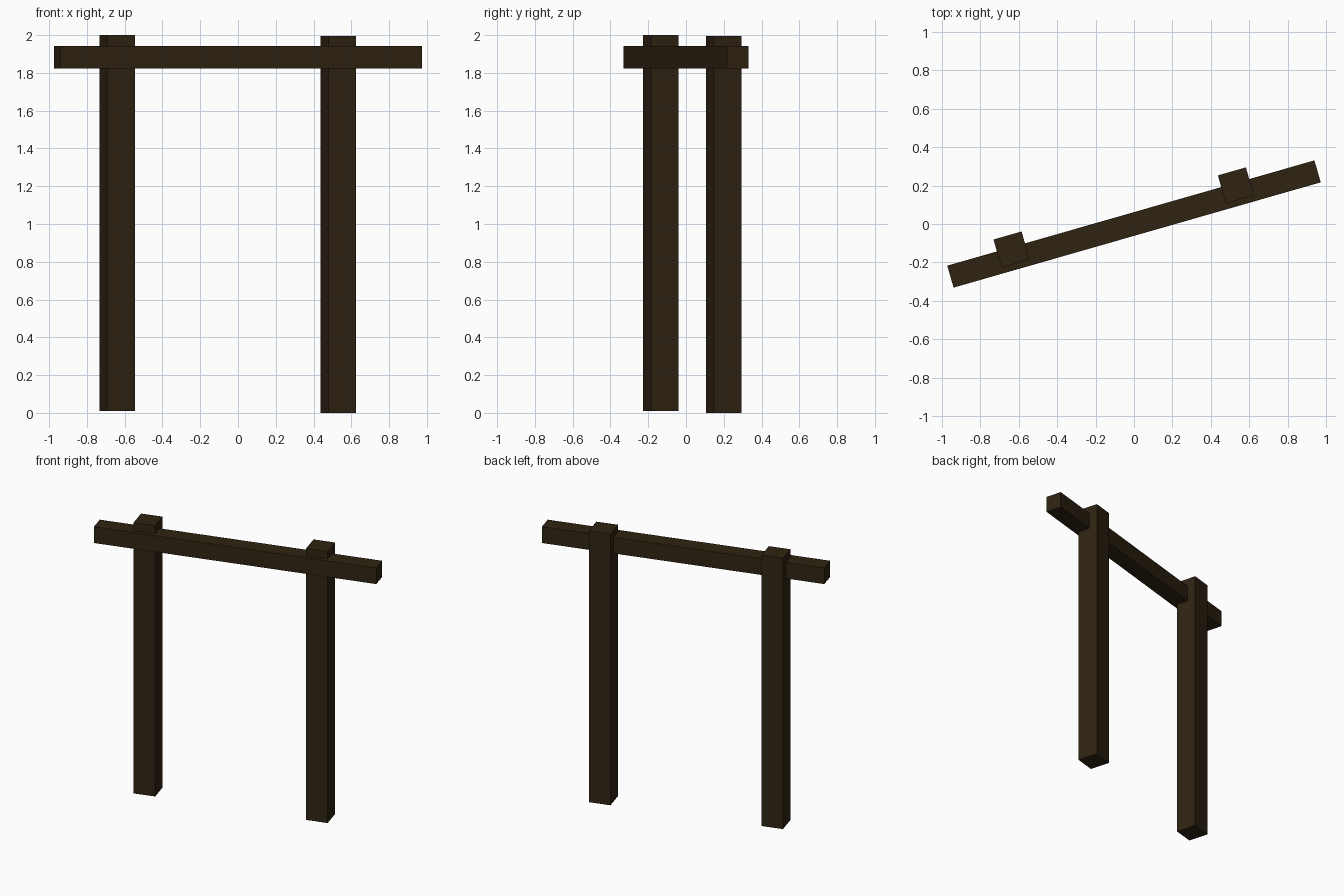
import bpy
import math

if "Cube" in bpy.data.objects:
    bpy.data.objects.remove(bpy.data.objects["Cube"])

TURN = math.radians(16)  # whole frame is turned about z

wood = bpy.data.materials.new("dark brown wood")
wood.diffuse_color = (0.028, 0.017, 0.006, 1)
wood.use_nodes = True
wood.node_tree.nodes["Principled BSDF"].inputs["Base Color"].default_value = wood.diffuse_color


def timber(name, centre, size):
    """Square-cut timber aligned with the frame."""
    bpy.ops.mesh.primitive_cube_add(size=1, location=centre, rotation=(0, 0, TURN))
    ob = bpy.context.object
    ob.name = name
    ob.scale = size
    bpy.ops.object.transform_apply(location=False, rotation=False, scale=True)
    ob.data.materials.append(wood)


# Two posts, the left one set slightly higher
timber("left_post", (-0.638, -0.133, 1.005), (0.152, 0.152, 1.99))
timber("right_post", (0.531, 0.201, 0.9975), (0.152, 0.152, 1.995))

# Cross beam notched into the front of the posts
timber("cross_beam", (0, 0, 1.883), (1.99, 0.119, 0.119))
